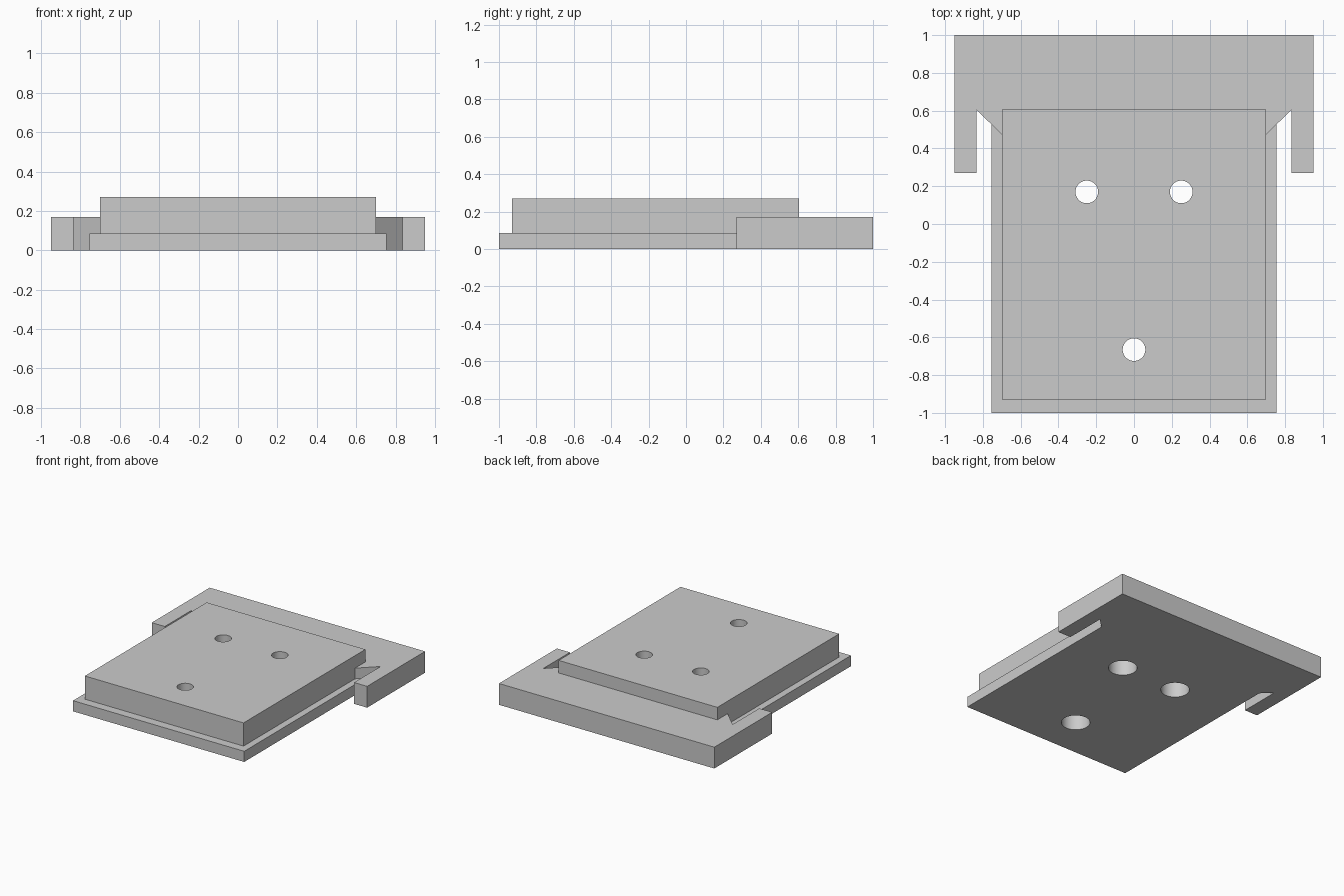
import bpy, bmesh
from math import cos, sin, tau

cube = bpy.data.objects.get("Cube")
if cube:
    bpy.data.objects.remove(cube, do_unlink=True)

grey = bpy.data.materials.new("plain grey")
grey.use_nodes = True
GREY = (0.6, 0.6, 0.6, 1)
grey.diffuse_color = GREY
grey.node_tree.nodes["Principled BSDF"].inputs["Base Color"].default_value = GREY


def prism(name, outline, z0, z1):
    """Extrude a flat outline from z0 to z1."""
    bm = bmesh.new()
    base = bm.faces.new([bm.verts.new((x, y, z0)) for x, y in outline])
    top = bmesh.ops.extrude_face_region(bm, geom=[base], use_keep_orig=True)
    bmesh.ops.translate(bm, vec=(0, 0, z1 - z0),
                        verts=[v for v in top["geom"] if isinstance(v, bmesh.types.BMVert)])
    bmesh.ops.recalc_face_normals(bm, faces=bm.faces)
    mesh = bpy.data.meshes.new(name)
    bm.to_mesh(mesh)
    bm.free()
    mesh.materials.append(grey)
    obj = bpy.data.objects.new(name, mesh)
    bpy.context.collection.objects.link(obj)
    return obj


def rect(x, y0, y1):
    return [(-x, y0), (x, y0), (x, y1), (-x, y1)]


def combine(target, tool, operation):
    """Apply a boolean and remove the tool."""
    tool.hide_render = True
    mod = target.modifiers.new("combine", "BOOLEAN")
    mod.operation, mod.solver, mod.object = operation, "EXACT", tool
    bpy.context.view_layer.objects.active = target
    bpy.ops.object.modifier_apply(modifier=mod.name)
    bpy.data.objects.remove(tool, do_unlink=True)


TOP, FRAME_TOP, STEP, BACK = 0.27, 0.17, 0.085, 0.605

# Rear crossbar with two forward arms
half = [(0.835, BACK), (0.835, 0.27), (0.95, 0.27), (0.95, 1)]
bar_outline = [(-x, y) for x, y in reversed(half)] + half
body = prism("mounting_plate", bar_outline, 0, FRAME_TOP)

# Stepped plate: thin flange and raised block
combine(body, prism("flange", rect(0.755, -1, 0.7), 0, STEP), "UNION")
combine(body, prism("raised_block", rect(0.7, -0.93, BACK), 0.02, TOP), "UNION")

# Screw holes, wider from below
for cx, cy in ((-0.25, 0.17), (0.25, 0.17), (0, -0.665)):
    for radius, z0, z1 in ((0.06, 0.1, 0.4), (0.105, -0.1, 0.165)):
        ring = [(cx + radius * cos(tau * i / 48), cy + radius * sin(tau * i / 48))
                for i in range(48)]
        combine(body, prism("hole_cutter", ring, z0, z1), "DIFFERENCE")

# Corner gussets between block and crossbar
for side, name in ((1, "left_gusset"), (-1, "right_gusset")):
    prism(name, [(side * 0.7, 0.475), (side * 0.835, BACK), (side * 0.7, BACK)],
          0, FRAME_TOP)

# Smooth hole walls, sharp edges elsewhere
bpy.ops.object.select_all(action="DESELECT")
body.select_set(True)
bpy.context.view_layer.objects.active = body
bpy.ops.object.shade_smooth_by_angle()
